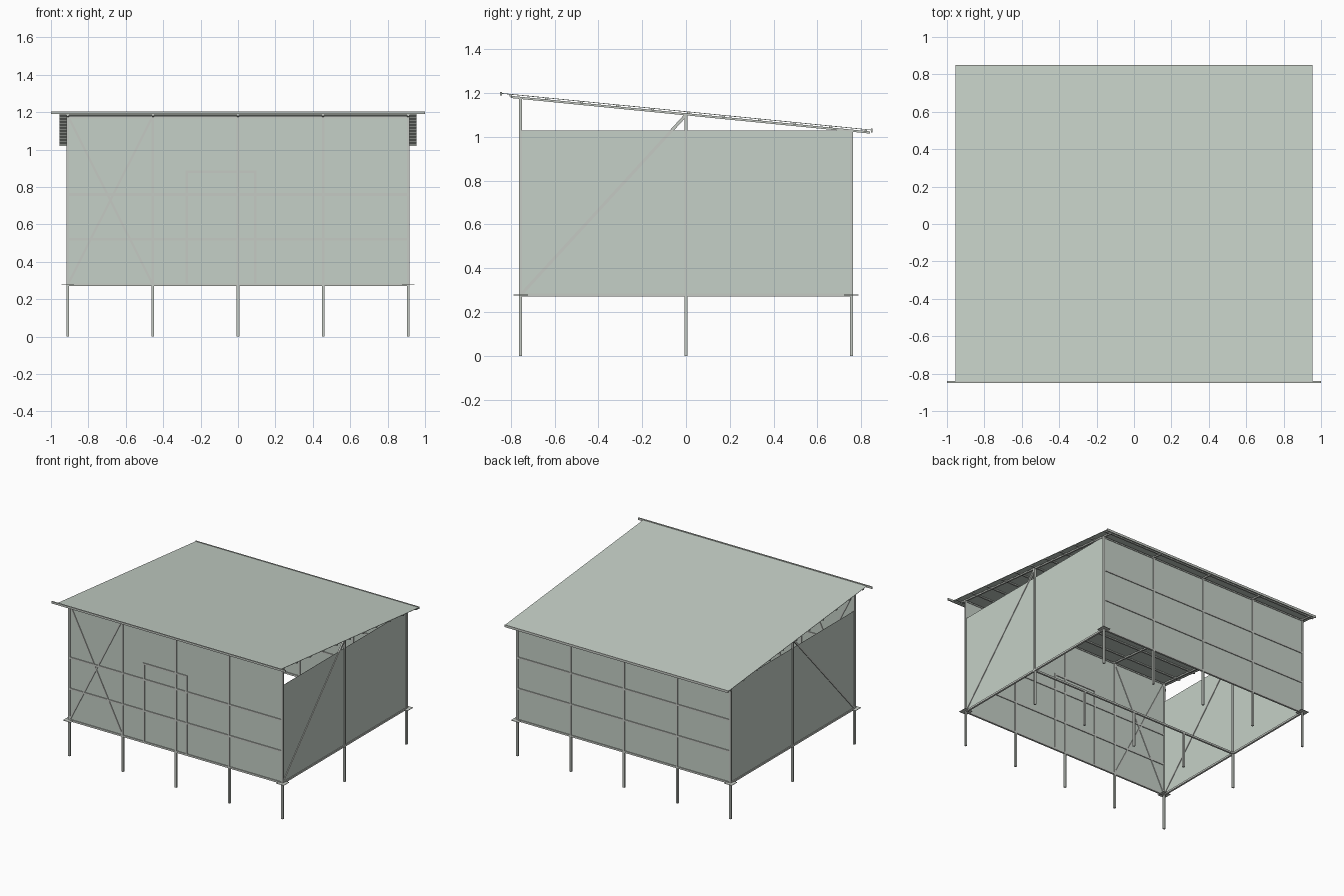
import bpy
from mathutils import Vector, Matrix

if "Cube" in bpy.data.objects:
    bpy.data.objects.remove(bpy.data.objects["Cube"], do_unlink=True)


def material(name, rgb):
    m = bpy.data.materials.new(name)
    m.use_nodes = True
    col = (*rgb, 1)
    m.diffuse_color = col
    m.node_tree.nodes["Principled BSDF"].inputs["Base Color"].default_value = col
    return m


CLAD = material("pale green sheet", (0.56, 0.63, 0.57))
STEEL = material("light grey steel", (0.56, 0.59, 0.55))


def bar(name, a, b, w=0.014, h=0.014, mat=STEEL):
    """Box from a to b; w is its level width, h its other thickness."""
    a, b = Vector(a), Vector(b)
    d = (b - a).normalized()
    side = d.cross(Vector((0, 0, 1)))
    side = side.normalized() if side.length > 0.01 else Vector((1, 0, 0))
    up = side.cross(d)
    bpy.ops.mesh.primitive_cube_add(size=1)
    o = bpy.context.object
    o.name = name
    rot = Matrix((side, d, up)).transposed()
    size = Vector((w, (b - a).length, h))
    o.data.transform(Matrix.Translation((a + b) / 2) @ rot.to_4x4() @ Matrix.Diagonal((*size, 1)))
    o.data.materials.append(mat)
    return o


# Main dimensions
X, Y = 0.91, 0.755
BAYS = [-X, -X / 2, 0, X / 2, X]
FLOOR, FRONT_TOP, BACK_TOP = 0.278, 1.18, 1.03
RAILS = [0.52, 0.76]
ROOF_X, ROOF_Y = 0.955, 0.85


def roof_z(y, drop=0.0):
    return 1.115 - 0.099 * y - drop


# Posts: full height around the edge, short stumps inside
for x in BAYS:
    for name, y in (("front_post", -Y), ("middle_post", 0), ("back_post", Y)):
        inner = y == 0 and abs(x) < X
        top = FLOOR if inner else roof_z(y, 0.012)
        bar("floor_stump" if inner else name, (x, y, 0), (x, y, top))

# Floor frame
for y in (-Y, 0, Y):
    bar("floor_beam", (-X, y, FLOOR), (X, y, FLOOR))
for x in (-X, X):
    bar("side_floor_beam", (x, -Y, FLOOR), (x, Y, FLOOR))
    for y in (-Y, Y):
        bar("corner_plate", (x, y - 0.033, FLOOR), (x, y + 0.033, FLOOR), 0.066, 0.003)

# Wall rails and top beams
for y in (-Y, Y):
    for z in RAILS:
        bar("wall_rail", (-X, y, z), (X, y, z))
    z = roof_z(y, 0.018)
    bar("top_beam", (-X, y, z), (X, y, z), 0.012, 0.01)

# Wall sheets on the frame centre lines
for name, y, top in (("front_wall", -Y, FRONT_TOP), ("back_wall", Y, BACK_TOP)):
    mid = (FLOOR + top) / 2
    bar(name, (-X, y, mid), (X, y, mid), 0.002, top - FLOOR, CLAD)
for x in (-X, X):
    mid = (FLOOR + BACK_TOP) / 2
    bar("side_wall", (x, -Y, mid), (x, Y, mid), 0.002, BACK_TOP - FLOOR, CLAD)
    # Diagonal side brace
    bar("side_brace", (x, -Y, FLOOR), (x, 0, 1.10), 0.012, 0.014)

# Crossed braces in the first front bay
for xa, xb in ((BAYS[0], BAYS[1]), (BAYS[1], BAYS[0])):
    bar("cross_brace", (xa, -Y, FLOOR), (xb, -Y, FRONT_TOP), 0.012, 0.012)

# Door frame
DOOR_L, DOOR_R, DOOR_Z = -0.273, 0.092, 0.882
for x in (DOOR_L, DOOR_R):
    bar("door_jamb", (x, -Y, FLOOR), (x, -Y, DOOR_Z))
bar("door_head", (DOOR_L - 0.007, -Y, DOOR_Z), (DOOR_R + 0.007, -Y, DOOR_Z))

# Roof sheet, rafters and purlins
bar("roof_sheet", (0, -ROOF_Y, roof_z(-ROOF_Y)), (0, ROOF_Y, roof_z(ROOF_Y)),
    2 * ROOF_X, 0.003, CLAD)
for x in BAYS:
    bar("rafter", (x, -0.80, roof_z(-0.80, 0.012)), (x, 0.84, roof_z(0.84, 0.012)), 0.012, 0.010)
COUNT = 11
for i in range(COUNT):
    y = -0.80 + 1.62 * i / (COUNT - 1)
    z = roof_z(y, 0.006)
    bar("purlin", (-ROOF_X, y, z), (ROOF_X, y, z), 0.012, 0.009)

# Front fascia runs past the roof sides; a lip closes the back edge
bar("front_fascia", (-1, -0.845, 1.197), (1, -0.845, 1.197), 0.010, 0.015)
bar("back_lip", (-ROOF_X, 0.848, 1.028), (ROOF_X, 0.848, 1.028), 0.006, 0.018)
